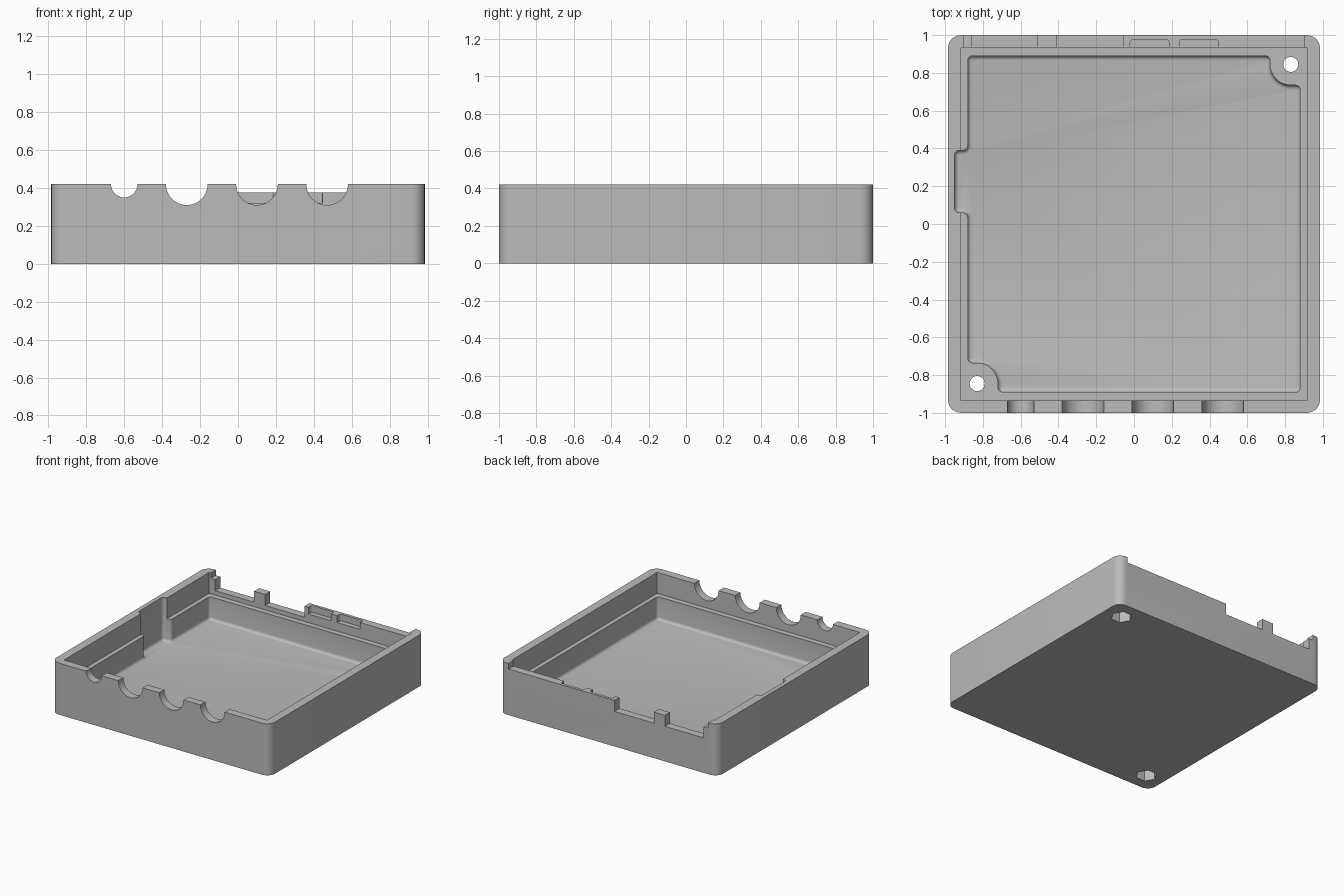
import bpy, bmesh, math
from mathutils import Vector

if "Cube" in bpy.data.objects:
    bpy.data.objects.remove(bpy.data.objects["Cube"])

H, LEDGE, FLOOR = 0.42, 0.25, 0.065


def finish(bm, name):
    bmesh.ops.recalc_face_normals(bm, faces=bm.faces)
    me = bpy.data.meshes.new(name)
    bm.to_mesh(me)
    bm.free()
    ob = bpy.data.objects.new(name, me)
    bpy.context.collection.objects.link(ob)
    return ob


def prism(name, pts, z0, z1, corner=0, seg=6, foot=0):
    """Extrude an outline; round its sharp upright edges and its lower rim."""
    bm = bmesh.new()
    face = bm.faces.new([bm.verts.new((x, y, z0)) for x, y in pts])
    ext = bmesh.ops.extrude_face_region(bm, geom=[face])
    for v in ext["geom"]:
        if isinstance(v, bmesh.types.BMVert):
            v.co.z = z1
    bmesh.ops.recalc_face_normals(bm, faces=bm.faces)
    if corner:
        edges = [e for e in bm.edges
                 if abs(e.verts[0].co.z - e.verts[1].co.z) > 1e-4
                 and e.calc_face_angle(0) > math.radians(40)]
        bmesh.ops.bevel(bm, geom=edges, offset=corner, segments=seg,
                        profile=0.5, affect='EDGES')
    if foot:
        edges = [e for e in bm.edges if all(v.co.z < z0 + 1e-4 for v in e.verts)]
        bmesh.ops.bevel(bm, geom=edges, offset=foot, segments=4,
                        profile=0.5, affect='EDGES')
    return finish(bm, name)


def rect(x0, x1, y0, y1):
    return [(x0, y0), (x1, y0), (x1, y1), (x0, y1)]


def box(name, x0, x1, y0, y1, z0, z1, corner=0):
    return prism(name, rect(x0, x1, y0, y1), z0, z1, corner)


def ring(cx, cy, r, n, a0=0.0):
    return [(cx + r * math.cos(a0 + math.tau * i / n),
             cy + r * math.sin(a0 + math.tau * i / n)) for i in range(n)]


def arc(cx, cy, r, a0, a1, n=12):
    return [(cx + r * math.cos(math.radians(a0 + (a1 - a0) * i / n)),
             cy + r * math.sin(math.radians(a0 + (a1 - a0) * i / n)))
            for i in range(n + 1)]


# Outer tray body
tray = prism("tray", rect(-0.985, 0.985, -1, 1), 0, H, 0.07, 8)

# Upper recess, leaving a thin rim above the ledge
cutters = [box("rim_recess", -0.915, 0.915, -0.935, 0.935, LEDGE, 0.6)]

# Lower cavity outline: two corner screw posts and a side pocket
SX, SY, R = 0.83, 0.845, 0.11
outline = [(-0.88, -SY + R)] + arc(-SX, -SY, R, 90, 0) + [(-SX + R, -0.89)]
outline += [(0.88, -0.89), (0.88, SY - R)]
outline += arc(SX, SY, R, 270, 180) + [(SX - R, 0.89)]
outline += [(-0.88, 0.89), (-0.88, 0.39), (-0.95, 0.39), (-0.95, 0.06), (-0.88, 0.06)]
cutters.append(prism("cavity", outline, FLOOR, 0.55, 0.025, 4, 0.023))

# Round cable notches in the front wall
for x, r in [(-0.6, 0.07), (-0.27, 0.11), (0.10, 0.11), (0.47, 0.11)]:
    notch = prism("front_notch", ring(0, 0, r, 40), -0.1, 0.1)
    for v in notch.data.vertices:
        v.co = Vector((x + v.co.x, -0.99 + v.co.z, H + v.co.y))
    notch.data.flip_normals()
    cutters.append(notch)

# Lowered back wall with two deep openings and two shallow slots
cutters.append(box("back_lowering", -0.9, 0.9, 0.9, 1.1, 0.375, 0.57))
for x0, x1 in [(-0.86, -0.51), (-0.41, -0.055)]:
    cutters.append(box("back_opening", x0, x1, 0.89, 1.12, 0.285, 0.58))
for x0, x1 in [(-0.02, 0.185), (0.24, 0.445)]:
    cutters.append(box("back_slot", x0, x1, 0.91, 0.976, 0.32, 0.56, 0.015))

# Screw holes with hexagonal nut recesses underneath
for s in (-1, 1):
    cutters.append(prism("screw_hole", ring(s * SX, s * SY, 0.04, 24), -0.1, 0.4))
    cutters.append(prism("nut_recess", ring(s * SX, s * SY, 0.08, 6), -0.12, 0.1))

# Apply the cuts
for c in cutters:
    bm = bmesh.new()
    bm.from_mesh(c.data)
    bmesh.ops.recalc_face_normals(bm, faces=bm.faces)
    bm.to_mesh(c.data)
    bm.free()
    c.hide_render = True
    mod = tray.modifiers.new("cut", 'BOOLEAN')
    mod.operation, mod.solver, mod.object = 'DIFFERENCE', 'EXACT', c
bpy.context.view_layer.update()
mesh = bpy.data.meshes.new_from_object(
    tray.evaluated_get(bpy.context.evaluated_depsgraph_get()))
tray.modifiers.clear()
tray.data = mesh
for c in cutters:
    bpy.data.objects.remove(c)

# Plain grey plastic
grey = bpy.data.materials.new("grey_plastic")
grey.diffuse_color = (0.5, 0.5, 0.5, 1)
grey.use_nodes = True
grey.node_tree.nodes["Principled BSDF"].inputs["Base Color"].default_value = grey.diffuse_color
tray.data.materials.clear()
tray.data.materials.append(grey)

bpy.ops.object.select_all(action='DESELECT')
tray.select_set(True)
bpy.context.view_layer.objects.active = tray
bpy.ops.object.shade_smooth_by_angle(angle=math.radians(30))
